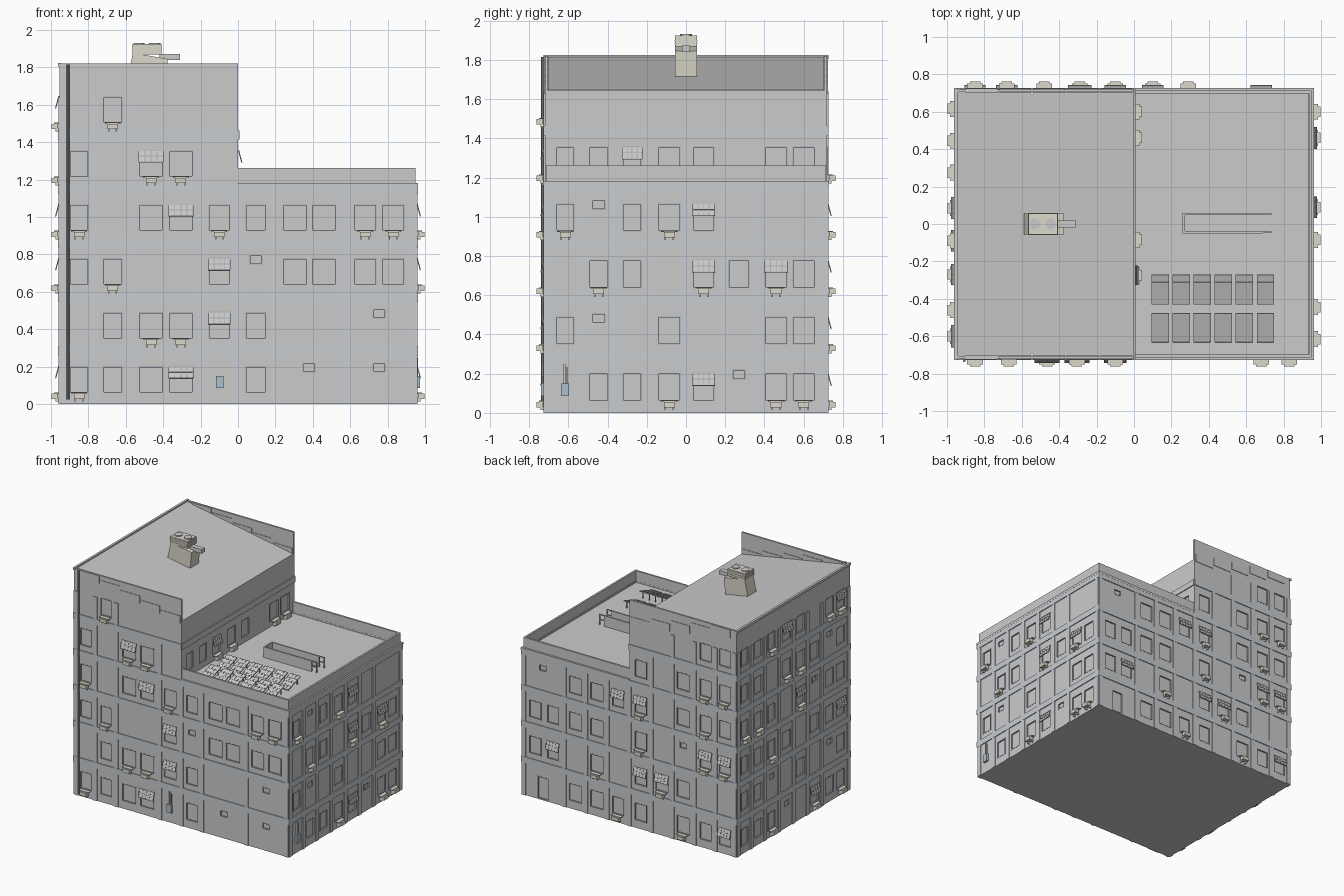
import bpy, bmesh, math
from mathutils import Matrix, Vector

if "Cube" in bpy.data.objects:
    bpy.data.objects.remove(bpy.data.objects["Cube"])

parts = {}
COLORS = {"air_conditioner": (.72, .69, .60, 1), "rooftop_unit": (.72, .69, .60, 1),
          "pilaster": (.58, .61, .64, 1), "floor_band": (.58, .61, .64, 1),
          "meter_box": (.42, .52, .60, 1), "downpipe": (.25, .26, .27, 1),
          "window_frame": (.40, .44, .48, 1), "awning_sash": (.38, .40, .42, 1)}


def bm_of(name):
    return parts.setdefault(name, bmesh.new())


def box(name, lo, hi, m=Matrix()):
    lo, hi = Vector(lo), Vector(hi)
    mat = m @ Matrix.Translation((lo + hi) / 2) @ Matrix.Diagonal((*(hi - lo), 1))
    bmesh.ops.create_cube(bm_of(name), size=1, matrix=mat)


def cyl(name, r, h, m, n=16):
    bmesh.ops.create_cone(bm_of(name), cap_ends=True, segments=n,
                          radius1=r, radius2=r, depth=h, matrix=m)


def prism(name, pts, y0, y1):
    # xz outline extruded along y
    bm = bm_of(name)
    f = bm.faces.new([bm.verts.new((x, y0, z)) for x, z in pts])
    g = bmesh.ops.extrude_face_region(bm, geom=[f])
    vs = [v for v in g["geom"] if isinstance(v, bmesh.types.BMVert)]
    bmesh.ops.translate(bm, verts=vs, vec=(0, y1 - y0, 0))
    bmesh.ops.recalc_face_normals(bm, faces=bm.faces)


def rect_frame(name, u, w, z0, z1, t, y0, y1, m):
    for s in (-1, 1):
        c = u + s * (w - t) / 2
        box(name, (c - t / 2, y0, z0), (c + t / 2, y1, z1), m)
    for z in (z0, z1 - t):
        box(name, (u - w / 2 + t, y0, z), (u + w / 2 - t, y1, z + t), m)


def opening(u, w, z, h, m):
    # recess in the wall with a slim frame inside
    box("window_cutter", (u - w / 2, -.03, z), (u + w / 2, .010, z + h), m)
    rect_frame("window_frame", u, w, z, z + h, .006, -.001, .0098, m)


def air_con(u, z, m):
    box("air_conditioner", (u - .028, -.042, z - .032), (u + .028, -.008, z - .004), m)
    box("air_conditioner", (u - .042, -.030, z - .004), (u + .042, .004, z + .002), m)
    for s in (-.02, .02):
        box("air_conditioner", (u + s - .004, -.022, z - .045), (u + s + .004, 0, z - .030), m)


def awning(u, w, z, m):
    # gridded sash hinged at the top, swung outwards
    t = m @ Matrix.Translation((u, -.003, z)) @ Matrix.Rotation(math.radians(-15), 4, 'X')
    box("awning_pane", (-w / 2, -.001, -.065), (w / 2, .001, 0), t)
    for i in range(5):
        x = -w / 2 + w * i / 4
        box("awning_sash", (x - .002, -.003, -.065), (x + .002, .003, 0), t)
    for i in range(3):
        y = -.065 + .0325 * i
        box("awning_sash", (-w / 2, -.0028, y - .002), (w / 2, .0028, y + .002), t)


def side(k, dist):
    # local frame: u along the wall, -y outwards
    return Matrix.Rotation(k * math.pi / 2, 4, 'Z') @ Matrix.Translation((0, -dist, 0))


def facade(m, cols, floors, first=0):
    for i, row in enumerate(floors, first):
        z = .06 + .2885 * i
        for (u, w), c in zip(cols, row):
            if c == 's':
                opening(u, .07, z + .11, .05, m)
            elif c == 'd':
                opening(u, .10, .005, .18, m)
            elif c in 'wanb':
                opening(u, w, z, .143, m)
            if c in 'ab':
                air_con(u, z, m)
            if c in 'nb':
                awning(u, w, z + .143, m)


def relief(m, posts, bands):
    for u, top in posts:
        box("pilaster", (u - .018, -.006, 0), (u + .018, .004, top), m)
    for u0, u1, i in bands:
        z = .285 + .2885 * i
        box("floor_band", (u0, -.007, z - .024), (u1, .004, z + .024), m)


front, right, back, left = side(0, .72), side(1, .955), side(2, .72), side(3, .955)
tower_right = side(1, 0)

# main L-shaped body with sloping tower roof
prism("building_body", [(-.955, 0), (.955, 0), (.955, 1.17), (0, 1.17), (0, 1.645), (-.955, 1.815)], -.72, .72)

# window layout: w window, a air unit, n awning, b both, s small, d door
cols = [(-.85, .105), (-.67, .105), (-.465, .13), (-.305, .13), (-.1, .115), (.095, .11),
        (.305, .13), (.46, .13), (.68, .12), (.83, .12), (.38, 0), (.755, 0)]
facade(front, cols, ["awwn.w....ss", ".waanw.....s", "wa..nswwww..", "a.wnawwwaa..", "w.ba", ".a"])
cols = [(-.615, .095), (-.445, .1), (-.275, .1), (-.085, .115), (.09, .11), (.27, .11), (.46, .115), (.6, .115)]
facade(right, cols, [".wwansaa", "ws.w..ww", ".aw.bwbw", "aswan..."])
facade(tower_right, cols, ["wwbaw.aa"], 4)
facade(left, cols, ["wwas.bwa", "wws.w.sw", "wwaw.wwn", "aaw.bsww", "ww.aawsw", "wwanw.ab"])
cols = [(-.84, .11), (-.68, .11), (-.48, .12), (-.29, .12), (-.1, .11), (.1, .11),
        (.29, .12), (.48, .12), (.68, .11), (.85, .11), (-.77, 0)]
facade(back, cols, ["..wwaw.awnd", "wn.a.nbw..", "wwww.a.sbb", "..wwnb.waws", ".....w.waa", "........ww"])

# pilasters and floor bands
low, mid, high = 1.17, 1.42, 1.64
relief(front, [(-.93, high), (-.765, high), (-.58, high), (-.19, mid), (0, low), (.185, low), (.58, low), (.937, low)],
       [(-.962, .962, i) for i in range(4)] + [(-.962, 0, 4)])
relief(back, [(-.937, low), (-.58, low), (-.385, low), (-.195, low), (0, low), (.195, mid), (.385, high), (.58, high), (.765, high), (.937, high)],
       [(-.962, .962, i) for i in range(4)] + [(0, .962, 4)])
ys = (-.70, -.53, -.36, -.18, 0, .18, .36, .70)
relief(right, [(y, low) for y in ys], [(-.726, .726, i) for i in range(4)])
relief(left, [(y, high) for y in ys], [(-.726, .726, i) for i in range(5)])
relief(tower_right, [], [(-.72, .72, 4)])

# parapets
for y in (-.72, .705):
    prism("tower_parapet", [(-.955, 1.80), (0, 1.63), (0, 1.82), (-.955, 1.82)], y, y + .015)
    box("low_parapet", (0, y + (.007 if y < 0 else -.007), 1.16), (.95, y + .015 + (.007 if y < 0 else -.007), 1.262))
    box("cornice", (0, y - .008, 1.163), (.963, y + .023, 1.182))
    # stepped flashing beside the sloping roof
    for i in range(5):
        x = -.9 + i * .18
        z = 1.645 - x * .178
        box("stepped_flashing", (x, y - .004, z - .05), (x + .17, y + .019, z + .012))
box("low_parapet", (.935, -.713, 1.16), (.95, .713, 1.262))
box("cornice", (.93, -.728, 1.163), (.963, .728, 1.182))
box("roof_edge", (-.963, -.726, 1.805), (-.945, .726, 1.824))

# rainwater pipe on the front
cyl("downpipe", .008, 1.79, Matrix.Translation((-.908, -.73, .92)), 8)

# service meters with conduits
for m, u in ((front, -.098), (right, -.617)):
    box("meter_box", (u - .02, -.018, .085), (u + .02, .002, .15), m)
    for s, t in ((-.009, .25), (.001, .25), (.011, .235)):
        box("meter_conduit", (u + s - .002, -.008, .15), (u + s + .002, 0, t), m)

# rooftop ventilation unit on the tower
prism("rooftop_unit", [(-.59, 1.74), (-.39, 1.705), (-.375, 1.845), (-.562, 1.878)], -.055, .055)
box("rooftop_unit", (-.565, -.055, 1.868), (-.41, .055, 1.925))
for z in (1.88, 1.895, 1.91):
    box("rooftop_unit", (-.568, -.058, z), (-.407, .058, z + .005))
for x in (-.53, -.445):
    cyl("vent_fan", .03, .012, Matrix.Translation((x, 0, 1.926)))
box("vent_duct", (-.42, -.02, 1.84), (-.31, .02, 1.872))

# open stairwell kerb on the low roof with rails
for y in (-.05, .048):
    box("roof_stairwell", (.26, y, 1.165), (.69, y + .012, 1.255))
    for z in (1.21, 1.25):
        box("stair_rail", (.69, y + .002, z), (.735, y + .010, z + .006))
    box("stair_rail", (.727, y + .002, 1.165), (.735, y + .010, 1.256))
box("roof_stairwell", (.26, -.05, 1.165), (.272, .06, 1.255))

# two rows of tilted solar panels
for y in (-.35, -.555):
    for i in range(6):
        m = Matrix.Translation((.14 + i * .1125, y, 1.205)) @ Matrix.Rotation(math.radians(18), 4, 'X')
        box("solar_panel", (-.046, -.082, -.003), (.046, .082, .003), m)
        for x in (-.046, -.016, .014, .044):
            box("solar_frame", (x, -.082, .002), (x + .002, .082, .005), m)
        for v in (-.082, -.042, -.001, .04, .08):
            box("solar_frame", (-.046, v, .002), (.046, v + .002, .005), m)
        for s in (-.03, .03):
            x = .14 + i * .1125 + s
            box("solar_stand", (x - .003, y + .055, 1.165), (x + .003, y + .061, 1.221))
            box("solar_stand", (x - .003, y - .061, 1.165), (x + .003, y - .055, 1.186))

# turn the collected parts into objects
objs = {}
for name, bm in parts.items():
    me = bpy.data.meshes.new(name)
    bm.to_mesh(me)
    bm.free()
    ob = objs[name] = bpy.data.objects.new(name, me)
    bpy.context.collection.objects.link(ob)
    if name in COLORS:
        mat = bpy.data.materials.new(name)
        mat.diffuse_color = COLORS[name]
        mat.use_nodes = True
        mat.node_tree.nodes["Principled BSDF"].inputs["Base Color"].default_value = mat.diffuse_color
        me.materials.append(mat)

# cut the window recesses into the walls
body, cutter = objs["building_body"], objs["window_cutter"]
mod = body.modifiers.new("recesses", 'BOOLEAN')
mod.operation, mod.object, mod.solver = 'DIFFERENCE', cutter, 'EXACT'
deps = bpy.context.evaluated_depsgraph_get()
body.data = bpy.data.meshes.new_from_object(body.evaluated_get(deps))
body.modifiers.clear()
bpy.data.objects.remove(cutter)
